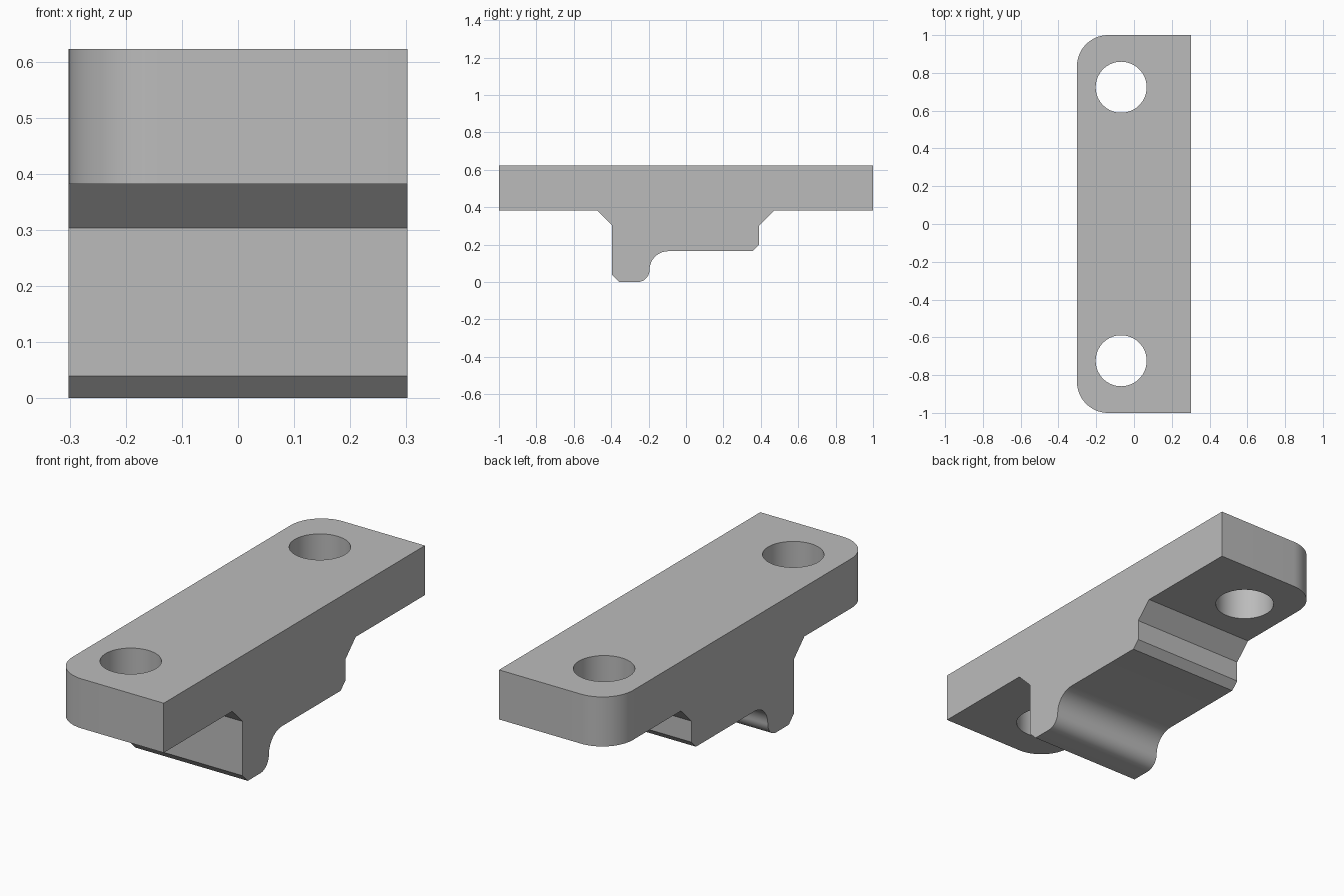
import bpy
import bmesh
from math import cos, sin, pi, radians

cube = bpy.data.objects.get("Cube")
if cube:
    bpy.data.objects.remove(cube, do_unlink=True)

HALF_W = 0.302
UNDER, TOP = 0.382, 0.622
CORNER = 0.165
HOLE_X, HOLE_Y, HOLE_R = -0.068, 0.724, 0.135

grey = bpy.data.materials.new("plain_grey")
grey.use_nodes = True
colour = (0.5, 0.5, 0.5, 1)
grey.diffuse_color = colour
grey.node_tree.nodes["Principled BSDF"].inputs["Base Color"].default_value = colour


def arc(cy, cz, r, start, end, steps=14):
    """Points on an arc in the y-z plane, angles in degrees."""
    angles = [radians(start + (end - start) * i / steps) for i in range(steps + 1)]
    return [(cy + r * cos(a), cz + r * sin(a)) for a in angles]


# Side profile: plate, chamfered block, hooked lip with an S-shaped fillet
profile = [(-1, UNDER), (-0.475, UNDER), (-0.396, 0.303), (-0.396, 0.04), (-0.356, 0)]
profile += arc(-0.26, 0.065, 0.065, -90, 0)
profile += arc(-0.095, 0.065, 0.1, 180, 90)
profile += [(0.355, 0.165), (0.391, 0.201), (0.391, 0.303), (0.47, UNDER),
            (1, UNDER), (1, TOP), (-1, TOP)]

# Extrude the profile across the width
bm = bmesh.new()
face = bm.faces.new([bm.verts.new((-HALF_W, y, z)) for y, z in profile])
extruded = bmesh.ops.extrude_face_region(bm, geom=[face])["geom"]
bmesh.ops.translate(bm, vec=(2 * HALF_W, 0, 0),
                    verts=[v for v in extruded if isinstance(v, bmesh.types.BMVert)])
bmesh.ops.recalc_face_normals(bm, faces=bm.faces)

# Round the two upright end edges on the right side
corners = [e for e in bm.edges
           if all(v.co.x < 0 and abs(v.co.y) > 0.99 for v in e.verts)
           and abs(e.verts[0].co.y - e.verts[1].co.y) < 0.01]
bmesh.ops.bevel(bm, geom=corners, offset=CORNER, offset_type='OFFSET',
                segments=16, profile=0.5, affect='EDGES')
mesh = bpy.data.meshes.new("clamp_bracket")
bm.to_mesh(mesh)
bm.free()
bracket = bpy.data.objects.new("clamp_bracket", mesh)
bpy.context.collection.objects.link(bracket)
mesh.materials.append(grey)

# Drill a bolt hole through each end
for side in (-1, 1):
    bpy.ops.mesh.primitive_cylinder_add(vertices=64, radius=HOLE_R, depth=0.6,
                                        location=(HOLE_X, side * HOLE_Y, 0.5))
    cutter = bpy.context.object
    cutter.name = "hole_cutter"
    cutter.hide_render = True
    cutter.data.materials.append(grey)
    bpy.ops.object.select_all(action='DESELECT')
    bracket.select_set(True)
    bpy.context.view_layer.objects.active = bracket
    cut = bracket.modifiers.new("bolt_hole", 'BOOLEAN')
    cut.operation = 'DIFFERENCE'
    cut.solver = 'EXACT'
    cut.object = cutter
    bpy.ops.object.modifier_apply(modifier=cut.name)
    bpy.data.objects.remove(cutter, do_unlink=True)

bpy.ops.object.shade_smooth_by_angle(angle=radians(25))
